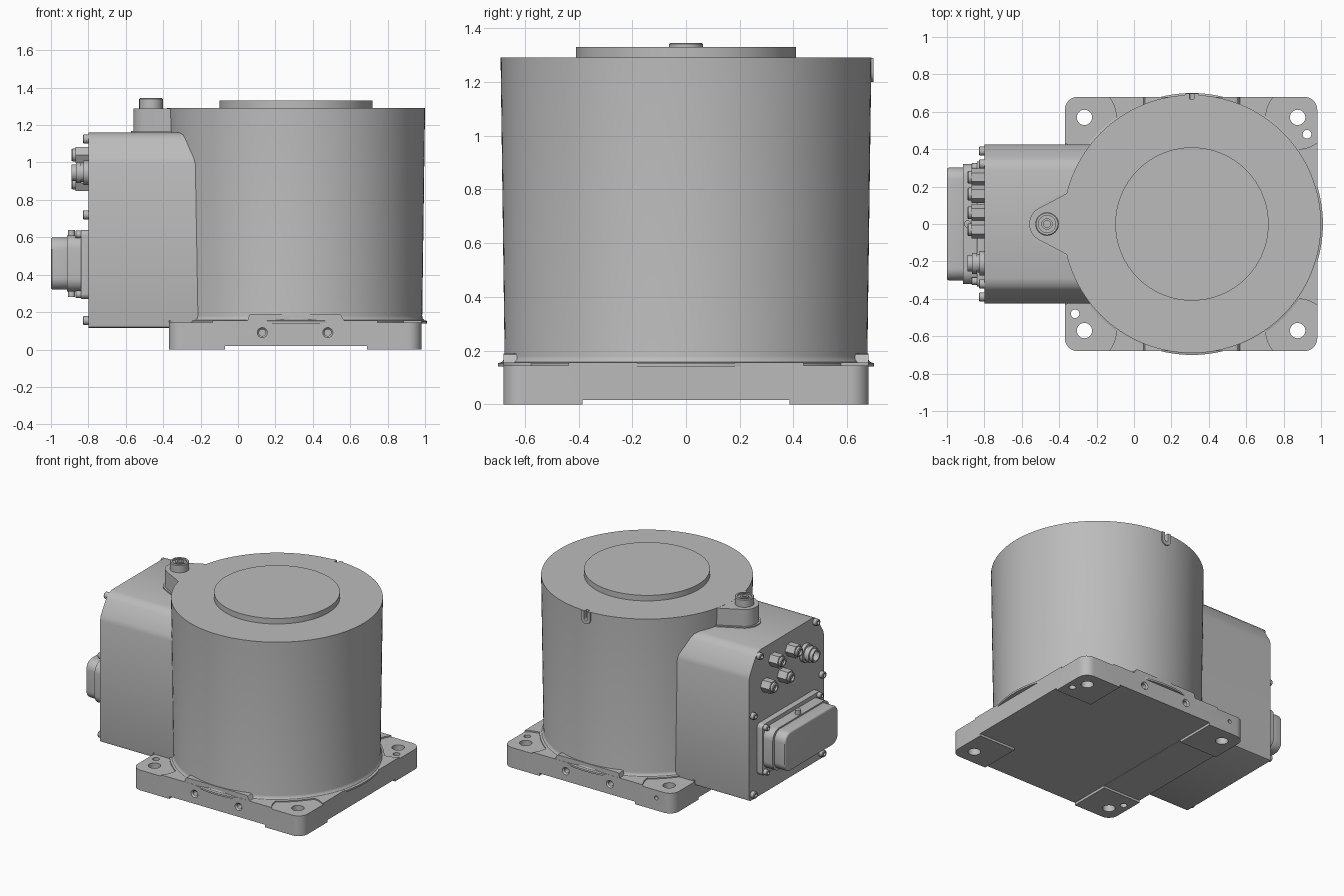
import bpy
import bmesh
from math import pi, sin, cos, radians

default = bpy.data.objects.get("Cube")
if default:
    bpy.data.objects.remove(default, do_unlink=True)

grey = bpy.data.materials.new("cast_grey")
grey.use_nodes = True
GREY = (0.5, 0.5, 0.5, 1)
grey.diffuse_color = GREY
grey.node_tree.nodes["Principled BSDF"].inputs["Base Color"].default_value = GREY

CX = 0.31          # axis of the drum
SIDES = (-1, 1)


def finish(name, bm):
    bmesh.ops.recalc_face_normals(bm, faces=bm.faces)
    mesh = bpy.data.meshes.new(name)
    bm.to_mesh(mesh)
    bm.free()
    mesh.materials.append(grey)
    obj = bpy.data.objects.new(name, mesh)
    bpy.context.collection.objects.link(obj)
    return obj


def place(a, b, h, axis):
    return {"X": (h, a, b), "Y": (a, h, b), "Z": (a, b, h)}[axis]


def prism(name, outline, lo, hi, axis="Z"):
    """Extrude a closed outline between two heights along an axis."""
    bm = bmesh.new()
    rings = [[bm.verts.new(place(a, b, h, axis)) for a, b in outline] for h in (lo, hi)]
    n = len(outline)
    for ring in rings:
        bm.faces.new(ring)
    for i in range(n):
        j = (i + 1) % n
        bm.faces.new((rings[0][i], rings[0][j], rings[1][j], rings[1][i]))
    return finish(name, bm)


def lathe(name, profile, a, b, axis="Z", n=32):
    """Turn (radius, height) points about an axis through (a, b)."""
    bm = bmesh.new()
    rings = [[bm.verts.new(place(a + r * cos(2 * pi * i / n), b + r * sin(2 * pi * i / n), h, axis))
              for i in range(n)] for r, h in profile]
    for low, high in zip(rings, rings[1:]):
        for i in range(n):
            j = (i + 1) % n
            bm.faces.new((low[i], low[j], high[j], high[i]))
    bm.faces.new(rings[0])
    bm.faces.new(rings[-1])
    return finish(name, bm)


def rod(name, r, lo, hi, a, b, axis="Z", n=32):
    return lathe(name, [(r, lo), (r, hi)], a, b, axis, n)


def arc(a, b, r, start, end, n=8):
    return [(a + r * cos(radians(start + (end - start) * i / n)),
             b + r * sin(radians(start + (end - start) * i / n))) for i in range(n + 1)]


def round_rect(a, b, half_a, half_b, r):
    points = []
    for sa, sb, start in ((1, 1, 0), (-1, 1, 90), (-1, -1, 180), (1, -1, 270)):
        points += arc(a + sa * (half_a - r), b + sb * (half_b - r), r, start, start + 90)
    return points


def rect(a0, a1, b0, b1):
    return [(a0, b0), (a1, b0), (a1, b1), (a0, b1)]


def apply_modifiers(obj):
    graph = bpy.context.evaluated_depsgraph_get()
    mesh = bpy.data.meshes.new_from_object(obj.evaluated_get(graph))
    obj.modifiers.clear()
    obj.data = mesh


def cut(obj, *cutters):
    for cutter in cutters:
        mod = obj.modifiers.new("cut", "BOOLEAN")
        mod.operation = "DIFFERENCE"
        mod.solver = "EXACT"
        mod.object = cutter
        apply_modifiers(obj)
        bpy.data.objects.remove(cutter, do_unlink=True)


def bevel(obj, width):
    mod = obj.modifiers.new("bevel", "BEVEL")
    mod.width = width
    mod.segments = 3
    mod.limit_method = "ANGLE"
    mod.angle_limit = radians(50)
    apply_modifiers(obj)


# Base plate, relieved underneath to leave four corner pads
base = prism("base_plate", round_rect(CX - 0.005, 0, 0.675, 0.68, 0.07), 0, 0.155)
cut(base, prism("relief", rect(-0.07, 0.69, -1, 1), -0.1, 0.018),
    prism("relief", rect(-1, 1.2, -0.385, 0.385), -0.1, 0.016))

# Corner bolt holes with spot faces, dowel holes and side holes
for x in (-0.265, 0.875):
    for s in SIDES:
        cut(base, rod("spot_face", 0.17, 0.145, 0.3, x, s * 0.57, n=48),
            rod("bolt_hole", 0.041, -0.1, 0.3, x, s * 0.57))
for x, y in ((0.925, 0.48), (-0.315, -0.48)):
    cut(base, rod("dowel_hole", 0.023, -0.1, 0.3, x, y))
for s in SIDES:
    for x in (0.13, 0.48):
        cut(base, lathe("side_hole", [(0.018, s * 0.6), (0.018, s * 0.67), (0.028, s * 0.681),
                                      (0.028, s * 0.75)], x, 0.09, "Y", 24))
cut(base, rod("small_hole", 0.014, 0.62, 0.75, -0.24, 0.09, "Y", 16))

# Raised lugs at the front and back of the base
for s, word in zip(SIDES, ("front", "back")):
    prism(word + "_lug", [(0.05, 0.15), (0.57, 0.15), (0.55, 0.185), (0.54, 0.19),
                          (0.07, 0.19), (0.06, 0.185)], s * 0.4, s * 0.679, "Y")

# Slightly tapered drum with a foot fillet and a notch at the back
drum = lathe("drum", [(0.7, 0.14), (0.7, 0.153), (0.686, 0.157), (0.677, 0.168), (0.675, 0.18),
                      (0.69, 1.29)], CX, 0, n=128)
cut(drum, prism("slot", arc(CX, 1.235, 0.012, 180, 360) + [(CX + 0.012, 1.4), (CX - 0.012, 1.4)],
                0.668, 0.8, "Y"))
notch = prism("notch_boss", arc(CX, 1.235, 0.036, 180, 360) + [(CX + 0.036, 1.289), (CX - 0.036, 1.289)],
              0.66, 0.698, "Y")
cut(notch, prism("slot", arc(CX, 1.235, 0.012, 180, 360) + [(CX + 0.012, 1.4), (CX - 0.012, 1.4)],
                 0.6, 0.8, "Y"))
rod("top_disc", 0.41, 1.28, 1.33, CX, 0, n=96)

# Connection box with sloped shoulders
half = [(0.41, 0.115), (0.421, 0.12), (0.425, 0.135), (0.425, 0.99), (0.415, 1.025),
        (0.352, 1.125), (0.33, 1.148), (0.29, 1.16)]
prism("connection_box", half + [(-y, z) for y, z in reversed(half)], -0.8, 0.1, "X")

# Teardrop boss and plug on top of the box
tip = arc(-0.465, 0, 0.095, 117, 243, 20)
prism("plug_boss", [(-0.2, 0.245), (-0.37, 0.158)] + tip + [(-0.37, -0.158), (-0.2, -0.245)], 1.1, 1.289)
foot = arc(-0.465, 0, 0.108, 117, 243, 20)
prism("plug_boss_foot", [(-0.2, 0.258), (-0.37, 0.171)] + foot + [(-0.37, -0.171), (-0.2, -0.258)],
      1.1, 1.168)
lathe("plug", [(0.063, 1.28), (0.063, 1.34), (0.058, 1.345), (0.046, 1.345), (0.046, 1.335),
               (0.03, 1.335), (0.03, 1.345), (0.018, 1.345), (0.018, 1.32)], -0.465, 0)


def cap_screw(name, y, z, face, r=0.024):
    lathe(name, [(r, face + 0.01), (r, face - 0.025), (r - 0.004, face - 0.03),
                 (r * 0.5, face - 0.03), (r * 0.5, face - 0.015)], y, z, "X", 20)


# Cover screws
for s in SIDES:
    for y, z in ((0.32, 1.125), (0.39, 0.72), (0.39, 0.155)):
        cap_screw("cover_screw", s * y, z, -0.8)

# Rectangular connector: flange, shell, hood and locking pin
bevel(prism("connector_flange", round_rect(0, 0.455, 0.335, 0.185, 0.03), -0.84, -0.79, "X"), 0.006)
prism("connector_shell", round_rect(0, 0.46, 0.322, 0.15, 0.07), -0.915, -0.83, "X")
bevel(prism("connector_hood", round_rect(0, 0.46, 0.302, 0.14, 0.065), -1.0, -0.9, "X"), 0.012)
rod("locking_pin", 0.019, 0.28, 0.64, -0.89, 0, n=20)
for s in SIDES:
    for z in (0.295, 0.615):
        cap_screw("flange_screw", s * 0.305, z, -0.84, 0.02)

# Four hex cable fittings in two staggered rows
for y, z in ((0.25, 0.89), (0.16, 1.04), (0.06, 0.89), (-0.03, 1.04)):
    rod("fitting_hex", 0.048, -0.87, -0.79, y, z, "X", 6)
    lathe("fitting_nose", [(0.034, -0.86), (0.034, -0.885), (0.03, -0.89), (0.02, -0.89),
                           (0.02, -0.875)], y, z, "X", 24)

# Round signal socket
lathe("signal_socket", [(0.065, -0.79), (0.065, -0.825), (0.05, -0.825), (0.05, -0.84), (0.056, -0.84),
                        (0.056, -0.865), (0.045, -0.865), (0.045, -0.89), (0.034, -0.89),
                        (0.034, -0.85)], -0.21, 0.945, "X")

# Smooth the curved faces, keep the edges crisp
bpy.ops.object.select_all(action="DESELECT")
for obj in bpy.context.collection.objects:
    if obj.type == "MESH" and grey.name in obj.data.materials:
        obj.select_set(True)
        bpy.context.view_layer.objects.active = obj
bpy.ops.object.shade_smooth_by_angle(angle=radians(30))
